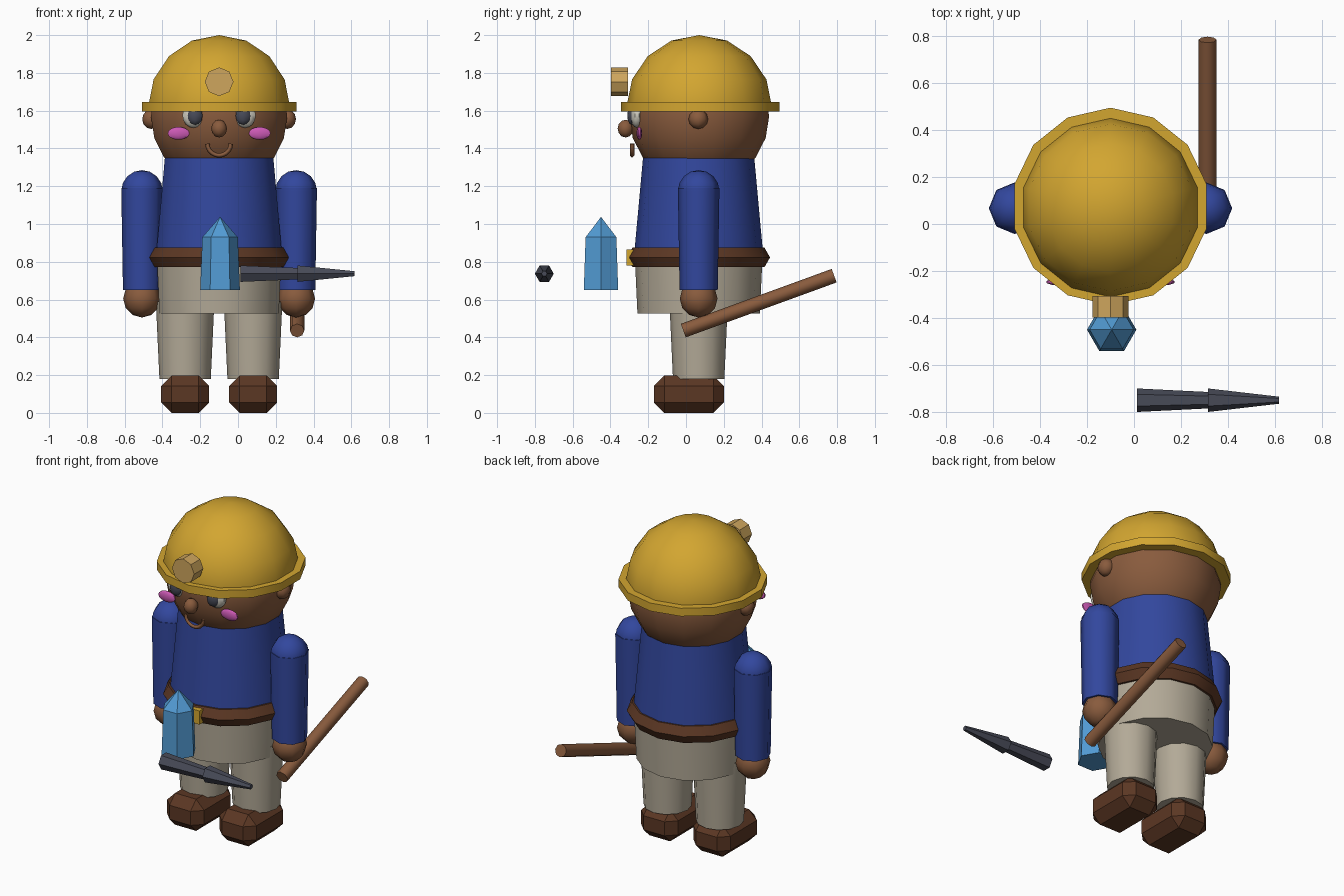
import bpy, bmesh, math
from mathutils import Matrix, Euler

if "Cube" in bpy.data.objects:
    bpy.data.objects.remove(bpy.data.objects["Cube"])

CX, CY = -0.1, 0.07          # body axis


def mat(name, r, g, b):
    m = bpy.data.materials.new(name)
    m.diffuse_color = (r, g, b, 1)
    m.use_nodes = True
    m.node_tree.nodes["Principled BSDF"].inputs["Base Color"].default_value = m.diffuse_color
    return m


YELLOW = mat("helmet yellow", 0.65, 0.38, 0.03)
TAN = mat("lamp tan", 0.62, 0.38, 0.11)
SKIN = mat("warm brown", 0.25, 0.105, 0.047)
BLUE = mat("shirt blue", 0.032, 0.063, 0.34)
BEIGE = mat("trouser beige", 0.45, 0.40, 0.31)
BROWN = mat("dark leather", 0.105, 0.038, 0.017)
CRYSTAL = mat("crystal blue", 0.085, 0.33, 0.66)
SLATE = mat("dark slate", 0.065, 0.07, 0.098)
PINK = mat("cheek pink", 0.60, 0.10, 0.46)
CREAM = mat("eye cream", 0.62, 0.60, 0.52)


def finish(bm, name, material, smooth):
    bmesh.ops.recalc_face_normals(bm, faces=bm.faces)
    me = bpy.data.meshes.new(name)
    bm.to_mesh(me)
    bm.free()
    me.materials.append(material)
    ob = bpy.data.objects.new(name, me)
    bpy.context.collection.objects.link(ob)
    if smooth:
        bpy.ops.object.select_all(action='DESELECT')
        ob.select_set(True)
        bpy.context.view_layer.objects.active = ob
        bpy.ops.object.shade_smooth_by_angle(angle=math.radians(50))
    return ob


def cone(name, loc, r1, r2, depth, sides, material, rot=(0, 0, 0), smooth=True):
    bm = bmesh.new()
    bmesh.ops.create_cone(bm, cap_ends=True, segments=sides, radius1=r1, radius2=r2, depth=depth)
    e = Euler([math.radians(a) for a in rot])
    bm.transform(Matrix.Translation(loc) @ e.to_matrix().to_4x4())
    return finish(bm, name, material, smooth)


def ball(name, loc, radii, material, seg=14, rings=8, cut_z=None):
    bm = bmesh.new()
    bmesh.ops.create_uvsphere(bm, u_segments=seg, v_segments=rings, radius=1)
    bm.transform(Matrix.Translation(loc) @ Matrix.Diagonal((*radii, 1)))
    if cut_z is not None:    # keep only the upper part
        bmesh.ops.bisect_plane(bm, geom=bm.verts[:] + bm.edges[:] + bm.faces[:],
                               plane_co=(0, 0, cut_z), plane_no=(0, 0, 1), clear_inner=True)
    return finish(bm, name, material, True)


def box(name, loc, size, material, bevel=0):
    bm = bmesh.new()
    bmesh.ops.create_cube(bm, size=1)
    bm.transform(Matrix.Translation(loc) @ Matrix.Diagonal((*size, 1)))
    if bevel:
        bmesh.ops.bevel(bm, geom=bm.edges[:], offset=bevel, segments=1, affect='EDGES')
    return finish(bm, name, material, False)


# head and helmet
ball("head", (CX, CY, 1.57), (0.37, 0.37, 0.37), SKIN, 14, 10)
ball("helmet_dome", (CX, CY, 1.62), (0.385, 0.385, 0.38), YELLOW, 14, 8, cut_z=1.61)
cone("helmet_brim", (CX, CY + 0.005, 1.62), 0.42, 0.42, 0.05, 14, YELLOW)
cone("helmet_lamp", (CX, -0.352, 1.753), 0.076, 0.076, 0.09, 8, TAN, (90, 0, 0), False)

# face
ball("nose", (CX, -0.32, 1.505), (0.042, 0.042, 0.047), SKIN, 8, 6)
mouth_curve = bpy.data.curves.new("mouth", 'CURVE')
mouth_curve.dimensions = '3D'
mouth_curve.bevel_depth = 0.012
mouth_curve.bevel_resolution = 0
mouth_curve.use_fill_caps = True
sp = mouth_curve.splines.new('POLY')
sp.points.add(10)
for i, p in enumerate(sp.points):
    a = math.pi * (1 + i / 10)
    p.co = (CX + 0.062 * math.cos(a), -0.285, 1.425 + 0.062 * math.sin(a), 1)
mouth_curve.materials.append(SKIN)
bpy.context.collection.objects.link(bpy.data.objects.new("mouth", mouth_curve))

# mirrored parts
for side, s in (("left", -1), ("right", 1)):
    ball(side + "_eye", (CX + s * 0.137, -0.26, 1.575), (0.06, 0.035, 0.066), CREAM, 10, 8)
    ball(side + "_pupil", (CX + s * 0.127, -0.288, 1.573), (0.04, 0.023, 0.048), SLATE, 8, 6)
    ball(side + "_cheek", (CX + s * 0.215, -0.247, 1.48), (0.06, 0.015, 0.034), PINK, 10, 8)
    ball(side + "_ear", (CX + s * 0.36, CY - 0.005, 1.555), (0.047, 0.052, 0.052), SKIN, 8, 6)
    ax = CX + s * 0.408
    ball(side + "_shoulder", (ax, CY - 0.003, 1.175), (0.11, 0.11, 0.11), BLUE, 8, 8)
    cone(side + "_sleeve", (ax, CY - 0.003, 0.92), 0.101, 0.11, 0.54, 8, BLUE)
    ball(side + "_hand", (ax, CY - 0.003, 0.605), (0.1, 0.1, 0.1), SKIN, 8, 6)
    cone(side + "_trouser_leg", (CX + s * 0.18, CY - 0.003, 0.385), 0.136, 0.155, 0.41, 12, BEIGE)
    box(side + "_boot", (CX + s * 0.18, 0.015, 0.0985), (0.254, 0.37, 0.197), BROWN, 0.055)

# torso
cone("shirt", (CX, CY - 0.003, 1.1), 0.345, 0.29, 0.6, 14, BLUE)
cone("trouser_hips", (CX, CY - 0.003, 0.665), 0.324, 0.337, 0.28, 14, BEIGE)
bpy.ops.mesh.primitive_torus_add(location=(CX, CY - 0.004, 0.823), rotation=(0, 0, math.pi / 2),
                                 major_radius=0.319, minor_radius=0.06,
                                 major_segments=14, minor_segments=6)
belt = bpy.context.object
belt.name = "belt"
belt.data.materials.append(BROWN)
bpy.ops.object.shade_smooth_by_angle(angle=math.radians(30))
box("belt_buckle", (CX, -0.295, 0.823), (0.11, 0.04, 0.085), YELLOW)

# pickaxe handle and head
cone("pick_handle", (0.313, 0.385, 0.581), 0.038, 0.038, 0.85, 8, SKIN, (-70, 0, 0))
cone("pick_head_inner", (0.164, -0.75, 0.737), 0.05, 0.035, 0.302, 6, SLATE, (0, 90, 0), False)
cone("pick_head_tip", (0.466, -0.75, 0.737), 0.05, 0.015, 0.302, 6, SLATE, (0, 90, 0), False)

# crystal
cone("crystal_body", (-0.095, -0.45, 0.79), 0.105, 0.094, 0.28, 6, CRYSTAL, (0, 0, 30), False)
cone("crystal_point", (-0.095, -0.45, 0.984), 0.094, 0, 0.108, 6, CRYSTAL, (0, 0, 30), False)
